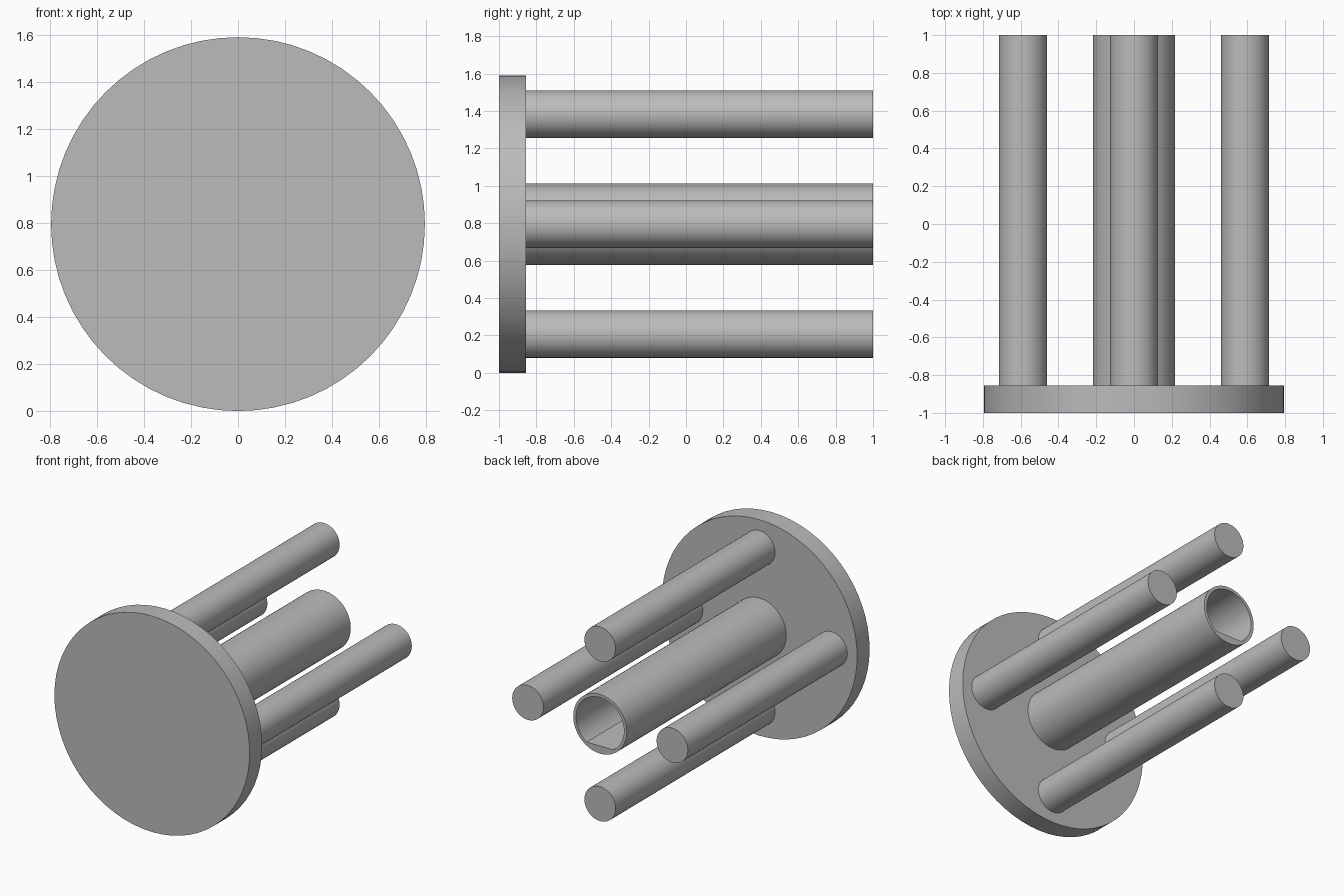
import bpy
import bmesh
from math import sin, cos, pi, radians
from mathutils import Matrix, Vector

cube = bpy.data.objects.get("Cube")
if cube:
    bpy.data.objects.remove(cube, do_unlink=True)

SEGMENTS = 64
CENTRE_Z = 0.795
FRONT, PLATE_BACK, BACK = -1.0, -0.855, 1.0

grey = bpy.data.materials.new("plain_grey")
grey.use_nodes = True
colour = (0.5, 0.5, 0.5, 1)
grey.diffuse_color = colour
grey.node_tree.nodes["Principled BSDF"].inputs["Base Color"].default_value = colour


def add_object(name, bm):
    bmesh.ops.recalc_face_normals(bm, faces=bm.faces)
    mesh = bpy.data.meshes.new(name)
    bm.to_mesh(mesh)
    bm.free()
    obj = bpy.data.objects.new(name, mesh)
    bpy.context.collection.objects.link(obj)
    mesh.materials.append(grey)
    bpy.ops.object.select_all(action="DESELECT")
    bpy.context.view_layer.objects.active = obj
    obj.select_set(True)
    bpy.ops.object.shade_smooth_by_angle(angle=radians(25))
    return obj


def cylinder(name, radius, y0, y1, x=0, z=CENTRE_Z):
    bm = bmesh.new()
    place = Matrix.Translation((x, (y0 + y1) / 2, z)) @ Matrix.Rotation(pi / 2, 4, "X")
    bmesh.ops.create_cone(bm, cap_ends=True, segments=SEGMENTS, radius1=radius,
                          radius2=radius, depth=y1 - y0, matrix=place)
    return add_object(name, bm)


def d_bore_tube(name, outer, inner, flat, y0, y1):
    """Round tube whose bore is cut flat along the bottom."""
    bm = bmesh.new()

    def ring(radius, y, floor):
        angles = [2 * pi * i / SEGMENTS for i in range(SEGMENTS)]
        return [bm.verts.new(Vector((radius * cos(a), y, CENTRE_Z + max(radius * sin(a), floor))))
                for a in angles]

    rings = [ring(outer, y0, -outer), ring(outer, y1, -outer),
             ring(inner, y1, -flat), ring(inner, y0, -flat)]
    for a, b in zip(rings, rings[1:] + rings[:1]):
        for i in range(SEGMENTS):
            j = (i + 1) % SEGMENTS
            bm.faces.new((a[i], a[j], b[j], b[i]))
    return add_object(name, bm)


# Round base plate
cylinder("base_plate", 0.795, FRONT, PLATE_BACK)

# Central tube with a D-shaped bore
d_bore_tube("centre_tube", 0.218, 0.195, 0.162, PLATE_BACK, BACK)

# Four solid pegs around the tube
for i, side in enumerate(("left", "top", "right", "bottom")):
    angle = i * pi / 2
    cylinder(side + "_peg", 0.127, PLATE_BACK, BACK,
             0.588 * cos(angle), CENTRE_Z + 0.588 * sin(angle))
